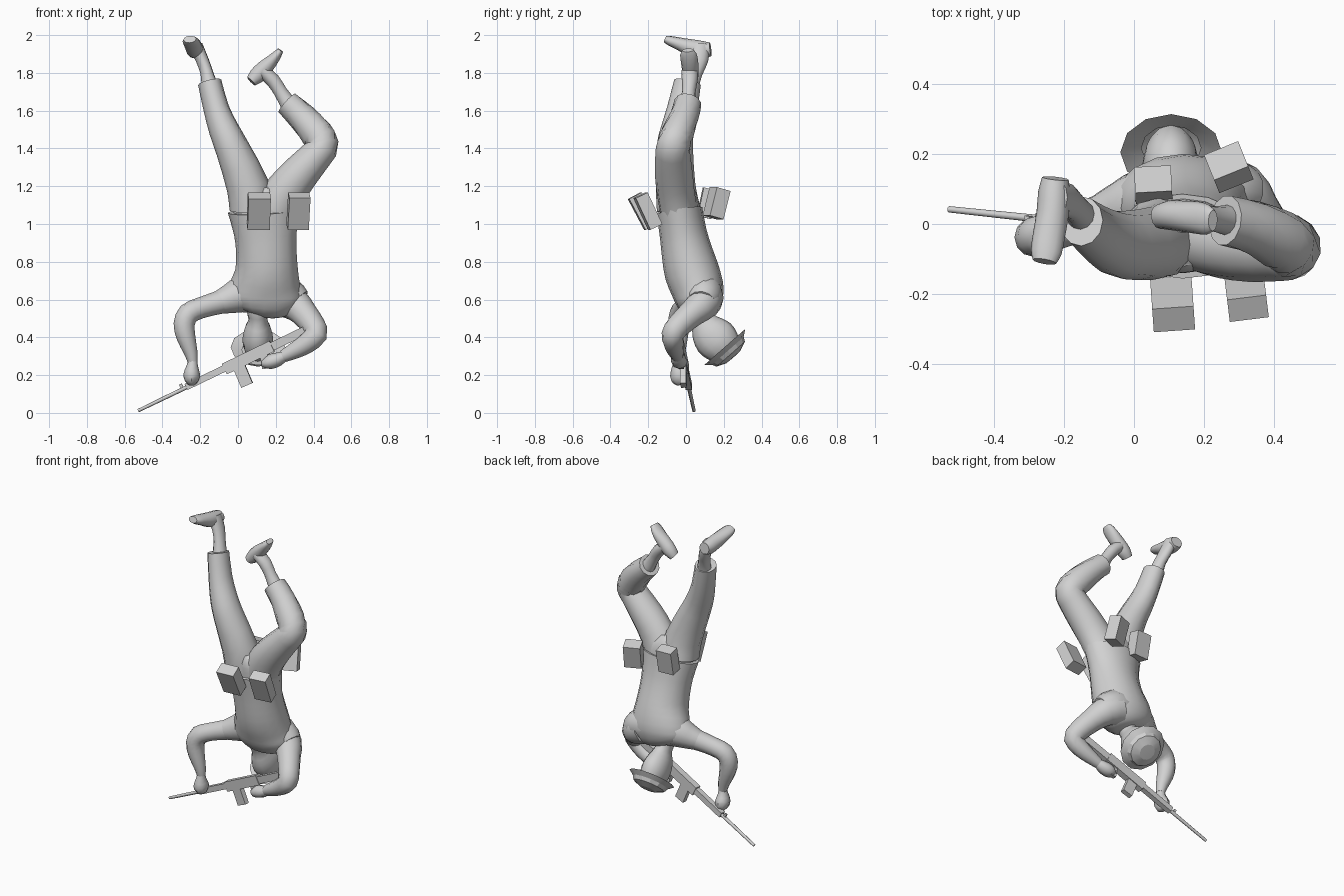
import bpy, bmesh, math
from mathutils import Vector, Matrix

grey = bpy.data.materials.new("light grey")
grey.diffuse_color = (0.64, 0.64, 0.64, 1)


def finish(name, bm, smooth=None, matrix=None):
    bmesh.ops.recalc_face_normals(bm, faces=bm.faces)
    me = bpy.data.meshes.new(name)
    bm.to_mesh(me)
    bm.free()
    me.materials.append(grey)
    ob = bpy.data.objects.new(name, me)
    bpy.context.collection.objects.link(ob)
    if matrix:
        ob.matrix_world = matrix
    if smooth:
        bpy.ops.object.select_all(action='DESELECT')
        ob.select_set(True)
        bpy.context.view_layer.objects.active = ob
        bpy.ops.object.shade_smooth_by_angle(angle=math.radians(smooth))
    return ob


def loft(name, rings, ref=(1, 0, 0), sides=12, steps=2, smooth=50):
    """Skin of ellipses; ring = x, y, z, radius along ref[, other radius]."""
    rows = [tuple(r) if len(r) == 5 else tuple(r) + (r[3],) for r in rings]
    pts = []
    for i in range(len(rows) - 1):
        a, b, c, d = (rows[max(0, min(len(rows) - 1, i + k))] for k in (-1, 0, 1, 2))
        for s in range(steps):
            t = s / steps
            pts.append([0.5 * (2 * q + (r - p) * t + (2 * p - 5 * q + 4 * r - w) * t * t
                        + (3 * q - p - 3 * r + w) * t ** 3) for p, q, r, w in zip(a, b, c, d)])
    pts.append(list(rows[-1]))
    bm = bmesh.new()
    loops = []
    for i, p in enumerate(pts):
        c = Vector(p[:3])
        tan = (Vector(pts[min(i + 1, len(pts) - 1)][:3]) - Vector(pts[max(i - 1, 0)][:3])).normalized()
        u = Vector(ref)
        u = (u - tan * u.dot(tan)).normalized()
        v = tan.cross(u)
        loops.append([bm.verts.new(c + u * p[3] * math.cos(2 * math.pi * k / sides)
                                   + v * p[4] * math.sin(2 * math.pi * k / sides)) for k in range(sides)])
    for a, b in zip(loops, loops[1:]):
        for k in range(sides):
            n = (k + 1) % sides
            bm.faces.new((a[k], a[n], b[n], b[k]))
    bm.faces.new(loops[0])
    bm.faces.new(loops[-1])
    return finish(name, bm, smooth)


def box(name, size, matrix, taper=1.0):
    bm = bmesh.new()
    bmesh.ops.create_cube(bm, size=1)
    for v in bm.verts:
        k = taper if v.co.z < 0 else 1
        v.co = Vector((v.co.x * size[0] * k, v.co.y * size[1] * k, v.co.z * size[2]))
    return finish(name, bm, None, matrix)


# jacket
loft("jacket", [(.138, -.035, 1.07, .192, .122), (.145, -.015, .95, .166, .125),
                (.15, .005, .85, .16, .135), (.152, .03, .75, .167, .145),
                (.143, .06, .66, .192, .14), (.14, .07, .60, .2, .128),
                (.135, .08, .545, .15, .10), (.13, .085, .52, .07, .06)], sides=16)
loft("shoulder_yoke", [(-.1, .02, .585, .062), (-.04, .04, .605, .08), (.03, .06, .63, .1),
                       (.15, .075, .64, .11), (.26, .095, .625, .1), (.32, .085, .585, .075)],
     ref=(0, 1, 0))

# trousers
loft("hips", [(.14, -.03, 1.03, .165, .105), (.14, -.035, 1.10, .165, .105),
              (.14, -.045, 1.16, .13, .095), (.145, -.05, 1.2, .06, .07)], sides=16)
loft("left_trouser_leg", [(.07, -.04, 1.08, .115), (.052, -.055, 1.2, .113, .105),
                          (-.03, -.06, 1.4, .09, .097), (-.075, -.045, 1.5, .08, .088),
                          (-.115, -.02, 1.61, .068, .08), (-.15, .008, 1.75, .063, .072)])
loft("right_trouser_leg", [(.2, -.04, 1.08, .12, .1), (.25, -.055, 1.17, .112, .1),
                           (.33, -.065, 1.27, .1, .1), (.425, -.07, 1.375, .085, .092),
                           (.449, -.065, 1.42, .085, .09), (.415, -.045, 1.48, .085, .088),
                           (.34, -.01, 1.565, .077, .077), (.26, .01, 1.64, .073, .068)],
     ref=(1, 0, -1))

# bare ankles and feet
loft("left_ankle", [(-.148, .02, 1.72, .045), (-.165, .045, 1.8, .034, .042),
                    (-.19, .068, 1.87, .034, .05), (-.222, .075, 1.945, .035, .052)])
loft("left_foot", [(-.224, .13, 1.925, .038, .036), (-.228, .09, 1.922, .045, .046),
                   (-.232, .03, 1.932, .046, .046), (-.242, -.03, 1.952, .046, .035),
                   (-.25, -.08, 1.968, .044, .027), (-.255, -.107, 1.978, .034, .02)])
loft("right_ankle", [(.27, .01, 1.63, .045), (.225, .015, 1.70, .036, .036),
                     (.185, .02, 1.76, .042, .038), (.13, .02, 1.81, .045, .035)], ref=(0, 1, 0))
loft("right_foot", [(.07, .02, 1.755, .034, .03), (.1, .025, 1.785, .042, .043),
                    (.14, .022, 1.825, .044, .042), (.18, .018, 1.865, .046, .033),
                    (.21, .012, 1.9, .043, .023), (.225, .01, 1.92, .03, .016)], ref=(0, 1, 0))

# arms and hands
loft("left_sleeve", [(.0, .055, .615, .085, .075),
                     (-.1, .02, .585, .062), (-.2, -.01, .555, .056), (-.262, -.03, .525, .058),
                     (-.285, -.038, .47, .056), (-.275, -.04, .4, .05),
                     (-.25, -.04, .32, .036), (-.24, -.04, .27, .026)], ref=(0, 1, 0))
loft("right_sleeve", [(.23, .1, .61, .1), (.3, .09, .575, .088), (.35, .03, .525, .072),
                      (.4, -.04, .46, .064), (.413, -.07, .415, .06), (.36, -.065, .365, .053),
                      (.3, -.055, .33, .044), (.24, -.045, .3, .033)], ref=(0, 1, 0))
loft("left_hand", [(-.24, -.04, .285, .024), (-.242, -.04, .25, .033, .03),
                   (-.245, -.035, .205, .05, .044), (-.245, -.025, .17, .046, .036),
                   (-.245, -.02, .15, .025, .02)], ref=(0, 1, 0), sides=8)
loft("right_hand", [(.25, -.045, .305, .026), (.215, -.04, .285, .04, .036),
                    (.175, -.035, .272, .044, .04), (.145, -.035, .262, .036, .028),
                    (.125, -.035, .26, .015, .015)], ref=(0, 1, 0), sides=8)

# neck and head, bent back
loft("head", [(.1, .045, .6, .05), (.103, .06, .545, .058), (.105, .085, .495, .05, .062),
              (.105, .115, .445, .07, .095), (.105, .15, .4, .08, .113),
              (.105, .185, .363, .079, .108), (.105, .215, .33, .065, .09)])

# helmet: a lathed profile of radius, height
profile = [(.085, .015), (.13, .0), (.145, -.004), (.112, .022), (.1, .045), (.05, .066), (.0, .068)]
bm = bmesh.new()
vs = [bm.verts.new((r, 0, h)) for r, h in profile]
es = [bm.edges.new(e) for e in zip(vs, vs[1:])]
bmesh.ops.spin(bm, geom=vs + es, axis=(0, 0, 1), cent=(0, 0, 0), angle=2 * math.pi, steps=12)
bmesh.ops.remove_doubles(bm, verts=bm.verts, dist=1e-4)
tilt = Vector((0, .66, -.75)).to_track_quat('Z', 'Y').to_matrix().to_4x4()
finish("helmet", bm, 20, Matrix.Translation((.106, .207, .345)) @ tilt)

# belt pouches: centre, size, lean about x, turn about z
for name, loc, size, lean, turn in [
        ("front_left_pouch", (.11, -.228, 1.068), (.118, .075, .185), 28, 4),
        ("front_right_pouch", (.32, -.202, 1.068), (.112, .07, .185), 25, 7),
        ("back_left_pouch", (.055, .112, 1.11), (.105, .075, .155), -12, 3),
        ("back_right_pouch", (.27, .162, 1.11), (.105, .08, .155), -15, 22)]:
    box(name, size, Matrix.Translation(loc) @ Matrix.Rotation(math.radians(turn), 4, 'Z')
        @ Matrix.Rotation(math.radians(lean), 4, 'X'))

# rifle, laid out along its own x axis from muzzle to butt
muzzle, butt = Vector((-.528, .042, .012)), Vector((.39, -.055, .455))
ax = (butt - muzzle).normalized()
side = Vector((0, 1, 0))
side = (side - ax * side.dot(ax)).normalized()
up = ax.cross(side)
frame = Matrix((ax, side, up)).transposed().to_4x4()


def rifle_part(name, x0, x1, width, height, z=0, taper=1.0, lean=0):
    m = Matrix.Translation(muzzle) @ frame @ Matrix.Translation(((x0 + x1) / 2, 0, z))
    return box(name, (x1 - x0, width, height), m @ Matrix.Rotation(lean, 4, 'Y'), taper)


tip = muzzle + ax * .3
loft("barrel", [(*muzzle, .009), (*tip, .011)], ref=(0, 1, 0), sides=8, steps=1)
rifle_part("front_sight", .255, .27, .012, .036, .012)
rifle_part("handguard", .285, .51, .034, .036, .003)
rifle_part("receiver", .51, .79, .042, .062, .0)
rifle_part("stock", .78, 1.02, .036, .046, -.002, .9)
rifle_part("magazine", .55, .615, .032, .11, -.075, 1.0, .05)
rifle_part("pistol_grip", .7, .74, .03, .08, -.055, .9, .3)
